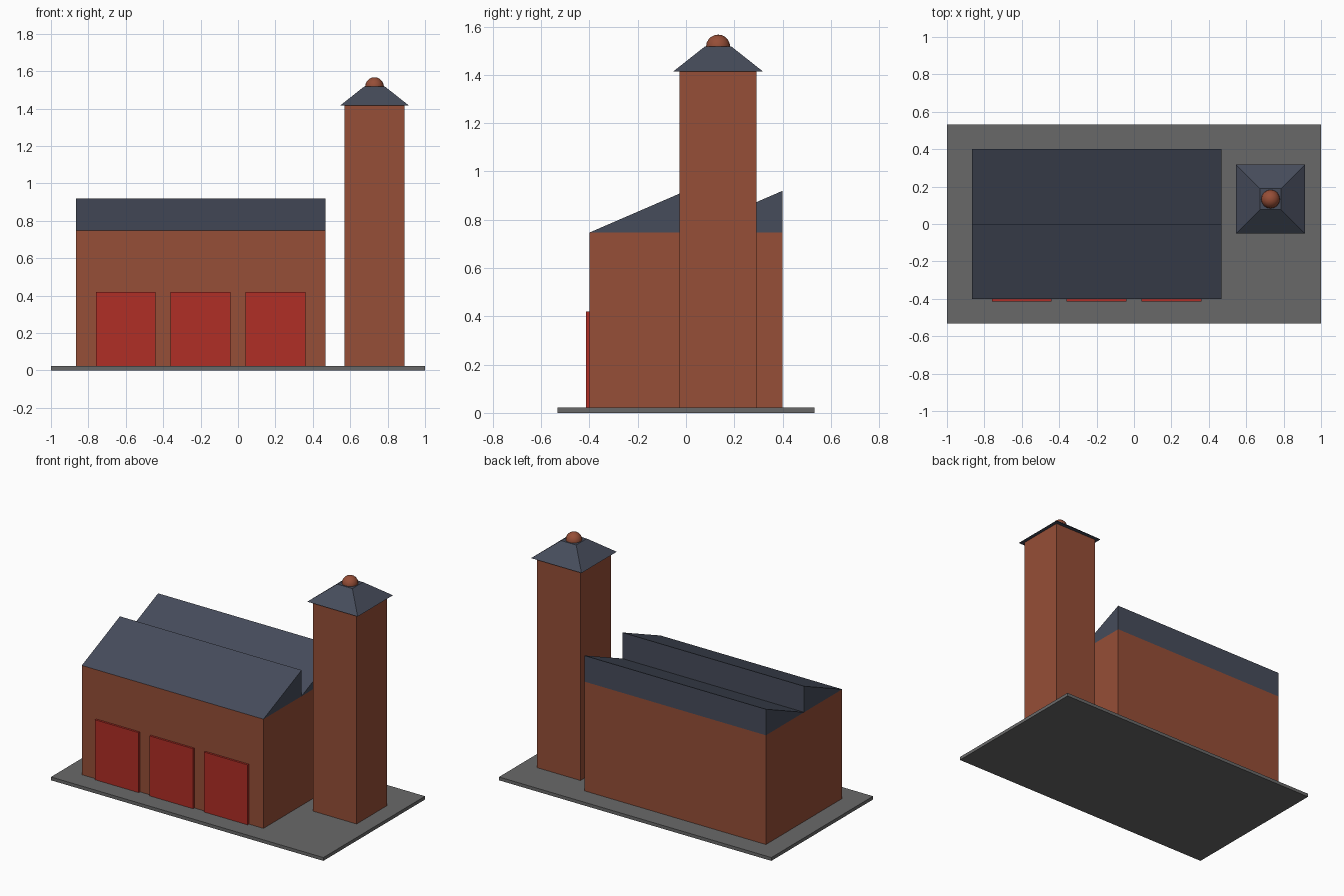
import bpy
import bmesh
from math import radians

cube = bpy.data.objects.get("Cube")
if cube:
    bpy.data.objects.remove(cube, do_unlink=True)


def material(name, r, g, b):
    def lin(c):
        c /= 255
        return c / 12.92 if c <= 0.04045 else ((c + 0.055) / 1.055) ** 2.4
    m = bpy.data.materials.new(name)
    m.use_nodes = True
    colour = (lin(r), lin(g), lin(b), 1)
    m.diffuse_color = colour
    m.node_tree.nodes["Principled BSDF"].inputs["Base Color"].default_value = colour
    return m


brick = material("brick", 150, 78, 55)
slate = material("slate roof", 70, 76, 91)
door_red = material("red door", 176, 46, 38)
concrete = material("concrete", 105, 105, 105)


def finish(name, bm, mat):
    bmesh.ops.recalc_face_normals(bm, faces=bm.faces[:])
    mesh = bpy.data.meshes.new(name)
    bm.to_mesh(mesh)
    bm.free()
    mesh.materials.append(mat)
    obj = bpy.data.objects.new(name, mesh)
    bpy.context.collection.objects.link(obj)
    return obj


def loft(name, ring_a, ring_b, mat):
    """Closed solid between two matching rings of points."""
    bm = bmesh.new()
    a = [bm.verts.new(p) for p in ring_a]
    b = [bm.verts.new(p) for p in ring_b]
    bm.faces.new(a)
    bm.faces.new(b)
    for i in range(len(a)):
        j = (i + 1) % len(a)
        bm.faces.new((a[i], a[j], b[j], b[i]))
    return finish(name, bm, mat)


def rect(x0, x1, y0, y1, z):
    return [(x0, y0, z), (x1, y0, z), (x1, y1, z), (x0, y1, z)]


def box(name, x0, x1, y0, y1, z0, z1, mat):
    return loft(name, rect(x0, x1, y0, y1, z0), rect(x0, x1, y0, y1, z1), mat)


def square(cx, cy, half, z):
    return rect(cx - half, cx + half, cy - half, cy + half, z)


# Ground slab
GROUND = 0.022
box("ground_slab", -1, 1, -0.533, 0.533, 0, GROUND, concrete)

# Main hall
LEFT, RIGHT, DEPTH, EAVE, RIDGE = -0.867, 0.467, 0.4, 0.747, 0.92
box("hall_walls", LEFT, RIGHT, -DEPTH, DEPTH, GROUND, EAVE, brick)

# Sawtooth roof: each tooth rises towards the back
for name, y in (("front", -DEPTH), ("back", 0)):
    profile = [(y, EAVE), (y + DEPTH, EAVE), (y + DEPTH, RIDGE)]
    loft(name + "_roof_tooth", [(LEFT, *p) for p in profile],
         [(RIGHT, *p) for p in profile], slate)

# Three doors along the front
for i in range(3):
    x = -0.6 + 0.4 * i
    box(f"door_{i + 1}", x - 0.16, x + 0.16, -DEPTH - 0.0133, -DEPTH + 0.0133,
        GROUND, 0.42, door_red)

# Tower with flared cap
TX, TY, TOP = 0.73, 0.133, 1.415
loft("tower_shaft", square(TX, TY, 0.16, GROUND), square(TX, TY, 0.16, TOP), brick)
loft("tower_roof", square(TX, TY, 0.185, TOP), square(TX, TY, 0.056, 1.517), slate)

# Ball finial
bm = bmesh.new()
bmesh.ops.create_uvsphere(bm, u_segments=16, v_segments=10, radius=0.05)
bmesh.ops.translate(bm, verts=bm.verts[:], vec=(TX, TY, 1.517))
ball = finish("ball_finial", bm, brick)
bpy.context.view_layer.objects.active = ball
ball.select_set(True)
bpy.ops.object.shade_smooth_by_angle(angle=radians(40))
